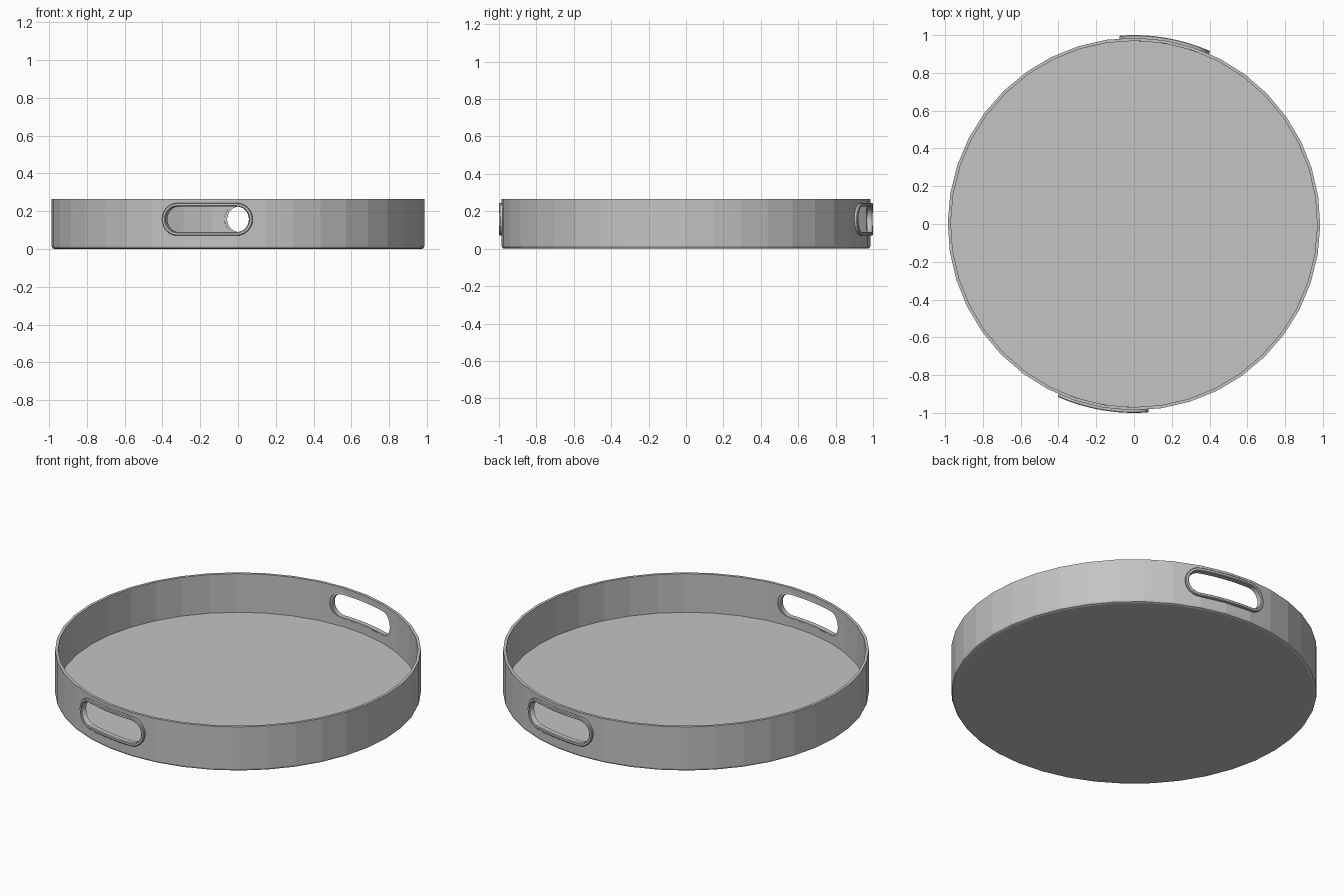
import bpy, bmesh, math
from mathutils import Matrix

cube = bpy.data.objects.get("Cube")
if cube:
    bpy.data.objects.remove(cube)

SIDES = 40
WALL_R, INNER_R, HEIGHT, FLOOR_Z = 0.986, 0.97, 0.265, 0.035
SLOT_Z, SLOT_R = 0.157, 1.0
TURN = math.radians(-9.65)      # handles sit slightly off the front axis

grey = bpy.data.materials.new("plain grey")
grey.use_nodes = True
colour = (0.55, 0.55, 0.55, 1)
grey.diffuse_color = colour
grey.node_tree.nodes["Principled BSDF"].inputs["Base Color"].default_value = colour


def make_object(name, bm):
    bmesh.ops.recalc_face_normals(bm, faces=bm.faces)
    mesh = bpy.data.meshes.new(name)
    bm.to_mesh(mesh)
    bm.free()
    mesh.materials.append(grey)
    obj = bpy.data.objects.new(name, mesh)
    bpy.context.collection.objects.link(obj)
    return obj


def loft(bm, loops, closed):
    """Skin between point loops; joins last to first, or caps both ends."""
    rings = [[bm.verts.new(p) for p in loop] for loop in loops]
    n = len(rings[0])
    pairs = list(zip(rings, rings[1:]))
    if closed:
        pairs.append((rings[-1], rings[0]))
    else:
        bm.faces.new(rings[0])
        bm.faces.new(rings[-1])
    for a, b in pairs:
        for i in range(n):
            j = (i + 1) % n
            bm.faces.new((a[i], a[j], b[j], b[i]))


def stadium(inset):
    """Slot outline as (along, up) pairs, with straight runs split for bending."""
    straight, radius = 0.16, 0.087 - inset
    points = []
    for side in (1, -1):
        for k in range(13):
            a = math.pi * (k / 12 - 0.5)
            points.append((side * (straight + radius * math.cos(a)), side * radius * math.sin(a)))
        for k in range(1, 10):
            points.append((side * straight * (1 - k / 5), side * radius))
    return points


def bent(inset, radius):
    """Slot outline wrapped around the tray at a given radius."""
    return [(radius * math.sin(s / SLOT_R), -radius * math.cos(s / SLOT_R), SLOT_Z + u)
            for s, u in stadium(inset)]


# Tray: floor and wall lofted through circles, with a rounded bottom edge
profile = [(WALL_R - 0.014, 0), (WALL_R - 0.004, 0.004), (WALL_R, 0.014),
           (WALL_R, HEIGHT), (INNER_R, HEIGHT), (INNER_R, FLOOR_Z)]
bm = bmesh.new()
loft(bm, [[(r * math.cos(i * math.tau / SIDES), r * math.sin(i * math.tau / SIDES), z)
           for i in range(SIDES)] for r, z in profile], closed=False)
tray = make_object("tray", bm)
tray.data.transform(Matrix.Rotation(TURN, 4, "Z"))

# Handles: cut a slot in the wall on each side and line it with a raised frame
for name, angle in (("front", TURN), ("back", TURN + math.pi)):
    spin = Matrix.Rotation(angle, 4, "Z")

    bm = bmesh.new()
    loft(bm, [[(math.sin(s), y, SLOT_Z + u) for s, u in stadium(0.012)]
              for y in (-0.8, -1.1)], closed=False)
    cutter = make_object("slot_cutter", bm)
    cutter.data.transform(spin)
    cutter.hide_render = True
    cut = tray.modifiers.new("slot", "BOOLEAN")
    cut.operation, cut.solver, cut.object = "DIFFERENCE", "EXACT", cutter
    bpy.context.view_layer.objects.active = tray
    bpy.ops.object.modifier_apply(modifier=cut.name)
    bpy.data.objects.remove(cutter)

    bm = bmesh.new()
    section = [(0, 0.972), (0, 0.996), (0.004, SLOT_R), (0.015, SLOT_R),
               (0.019, 0.996), (0.019, 0.968), (0.012, 0.968)]
    loft(bm, [bent(inset, r) for inset, r in section], closed=True)
    frame = make_object(name + "_handle_frame", bm)
    frame.data.transform(spin)
    bpy.ops.object.select_all(action="DESELECT")
    frame.select_set(True)
    bpy.context.view_layer.objects.active = frame
    bpy.ops.object.shade_smooth_by_angle(angle=math.radians(30))
